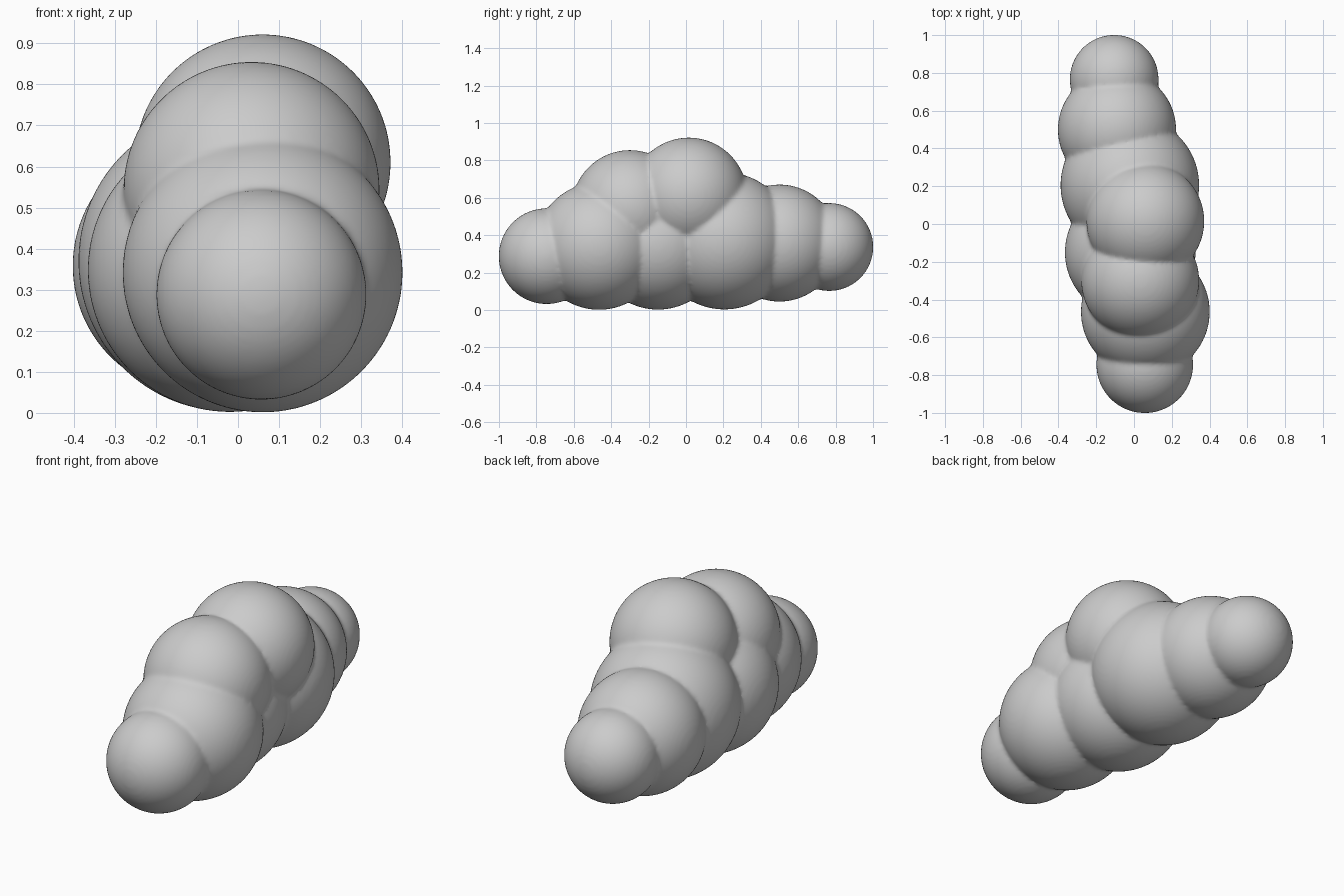
import bpy, bmesh
from mathutils import Matrix

if "Cube" in bpy.data.objects:
    bpy.data.objects.remove(bpy.data.objects["Cube"])

# Puffs of the cloud: x, y, z, radius
puffs = [
    (0.057, -0.745, 0.288, 0.256),   # front end
    (0.06, -0.465, 0.342, 0.341),    # front body
    (-0.02, -0.15, 0.348, 0.346),    # middle body
    (-0.022, 0.205, 0.37, 0.367),    # rear body
    (-0.09, 0.50, 0.358, 0.313),     # rear shoulder
    (-0.105, 0.766, 0.337, 0.235),   # rear end
    (0.033, -0.30, 0.543, 0.312),    # front upper puff
    (0.06, 0.015, 0.61, 0.312),      # top puff
]

# All puffs in one mesh
bm = bmesh.new()
for x, y, z, r in puffs:
    bmesh.ops.create_icosphere(bm, subdivisions=5, radius=r,
                               matrix=Matrix.Translation((x, y, z)))
mesh = bpy.data.meshes.new("cloud")
bm.to_mesh(mesh)
bm.free()
cloud = bpy.data.objects.new("cloud", mesh)
bpy.context.collection.objects.link(cloud)

# Fuse into a single skin with softened creases
fuse = cloud.modifiers.new("fuse", 'REMESH')
fuse.mode = 'VOXEL'
fuse.voxel_size = 0.012
fuse.use_smooth_shade = True
soften = cloud.modifiers.new("soften", 'SMOOTH')
soften.factor = 0.5
soften.iterations = 6
